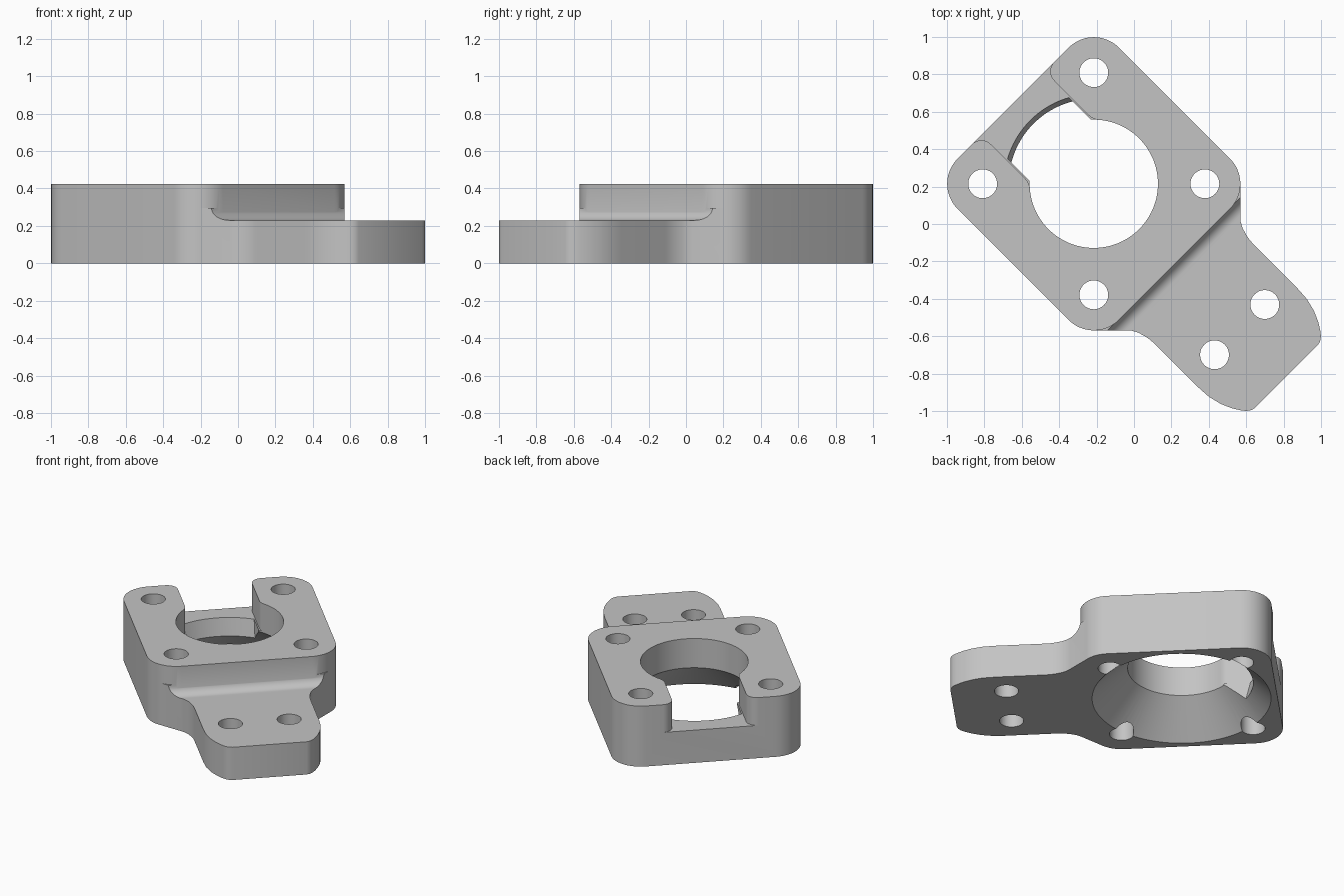
import bpy, bmesh
from math import sin, cos, pi, sqrt, atan2, radians
from mathutils import Matrix

cube = bpy.data.objects.get("Cube")
if cube:
    bpy.data.objects.remove(cube, do_unlink=True)

HEIGHT, TAB_TOP = 0.425, 0.23
HALF, CORNER = 0.61, 0.19          # square block half side and corner radius
BORE = 0.343
HOLE = 0.077

grey = bpy.data.materials.new("plain grey")
grey.use_nodes = True
colour = (0.55, 0.55, 0.55, 1)
grey.diffuse_color = colour
grey.node_tree.nodes["Principled BSDF"].inputs["Base Color"].default_value = colour


def arc(cx, cy, r, a0, a1, n=12):
    return [(cx + r * cos(a0 + (a1 - a0) * i / n),
             cy + r * sin(a0 + (a1 - a0) * i / n)) for i in range(n + 1)]


def circle(cx, cy, r, n=48):
    return arc(cx, cy, r, 0, 2 * pi, n)[:-1]


def mirrored(half):
    """Close a half outline with its reflection across the long axis."""
    return half + [(x, -y) for x, y in reversed(half)]


def loft(name, layers, place=lambda x, y, z: (x, y, z)):
    """Solid through a stack of (outline, level) layers."""
    bm = bmesh.new()
    rings = [[bm.verts.new(place(x, y, z)) for x, y in pts] for pts, z in layers]
    bm.faces.new(rings[0][::-1])
    bm.faces.new(rings[-1])
    for low, high in zip(rings, rings[1:]):
        for i in range(len(low)):
            j = (i + 1) % len(low)
            bm.faces.new((low[i], low[j], high[j], high[i]))
    bmesh.ops.recalc_face_normals(bm, faces=bm.faces)
    mesh = bpy.data.meshes.new(name)
    bm.to_mesh(mesh)
    bm.free()
    mesh.materials.append(grey)
    obj = bpy.data.objects.new(name, mesh)
    bpy.context.collection.objects.link(obj)
    return obj


def combine(target, tool, operation):
    tool.hide_render = True
    mod = target.modifiers.new("combine", 'BOOLEAN')
    mod.operation, mod.object, mod.solver = operation, tool, 'EXACT'
    bpy.context.view_layer.objects.active = target
    bpy.ops.object.modifier_apply(modifier=mod.name)
    bpy.data.objects.remove(tool, do_unlink=True)


# Square block with rounded corners
c = HALF - CORNER
outline = []
for k, (sx, sy) in enumerate([(1, 1), (-1, 1), (-1, -1), (1, -1)]):
    outline += arc(sx * c, sy * c, CORNER, k * pi / 2, (k + 1) * pi / 2)
body = loft("mounting_bracket", [(outline, 0), (outline, HEIGHT)])

# Tab with flared root and rounded tip
half_tab = [(0.45, 0.5), (0.554, 0.554), (0.68, 0.428), (0.70, 0.411), (0.73, 0.395),
            (0.77, 0.383), (0.80, 0.377), (0.835, 0.375), (1.16, 0.375),
            (1.24, 0.37), (1.31, 0.353), (1.37, 0.327), (1.41, 0.302),
            (1.435, 0.283), (1.45, 0.262), (1.457, 0.24)]
tab_outline = mirrored(half_tab)
fillet = 0.065
tab = loft("tab", [(tab_outline, 0), (tab_outline, TAB_TOP + fillet)])

# Step cutter leaves a concave fillet where tab meets block
step = arc(HALF + fillet - 0.004, TAB_TOP + fillet, fillet, pi, 1.5 * pi)
step += [(1.7, TAB_TOP), (1.7, 0.5), (step[0][0], 0.5)]
combine(tab, loft("step_cutter", [(step, -0.9), (step, 0.9)],
                  lambda x, y, z: (x, z, y)), 'DIFFERENCE')
combine(body, tab, 'UNION')

# Bore that widens into a cone underneath
cone_top, cone_r = 0.22, 0.57
flare = (cone_r - BORE) / cone_top
bore = loft("bore_cutter", [(circle(0, 0, cone_r + flare * 0.1, 96), -0.1),
                            (circle(0, 0, BORE, 96), cone_top),
                            (circle(0, 0, BORE, 96), 0.6)])
combine(body, bore, 'DIFFERENCE')

# Open notch in the side opposite the tab, with rounded wall ends
w, r_out, r_in = 0.24, 0.07, 0.08
yc = w + r_in
xc = -sqrt((BORE + r_in) ** 2 - yc ** 2)
half_notch = [(-0.8, w + r_out)]
half_notch += arc(-HALF + r_out, w + r_out, r_out, pi, 1.5 * pi)
half_notch += arc(xc, yc, r_in, -pi / 2, atan2(-yc, -xc))
half_notch += [(0, 0.2)]
notch_outline = mirrored(half_notch)
combine(body, loft("notch_cutter", [(notch_outline, TAB_TOP), (notch_outline, 0.6)]),
        'DIFFERENCE')


# Tapered relief below the notch floor
def relief(r, v=0.232, n=24):
    a = pi - atan2(v, sqrt(r * r - v * v))
    return arc(0, 0, r, a, 2 * pi - a, n) + [(0, -v), (0, v)]


combine(body, loft("relief_cutter", [(relief(0.436), 0.02), (relief(0.484), 0.25)]),
        'DIFFERENCE')

# Bolt holes: four in the block, two in the tab
spots = [(x, y) for x in (-c, c) for y in (-c, c)] + [(1.103, 0.19), (1.103, -0.19)]
for x, y in spots:
    ring = circle(x, y, HOLE)
    combine(body, loft("hole_cutter", [(ring, -0.2), (ring, 0.6)]), 'DIFFERENCE')

# Turn the bracket diagonal and centre it
body.data.transform(Matrix.Translation((-0.215, 0.215, 0)) @ Matrix.Rotation(radians(-45), 4, 'Z'))
bpy.ops.object.select_all(action='DESELECT')
body.select_set(True)
bpy.context.view_layer.objects.active = body
bpy.ops.object.shade_smooth_by_angle(angle=radians(30))
